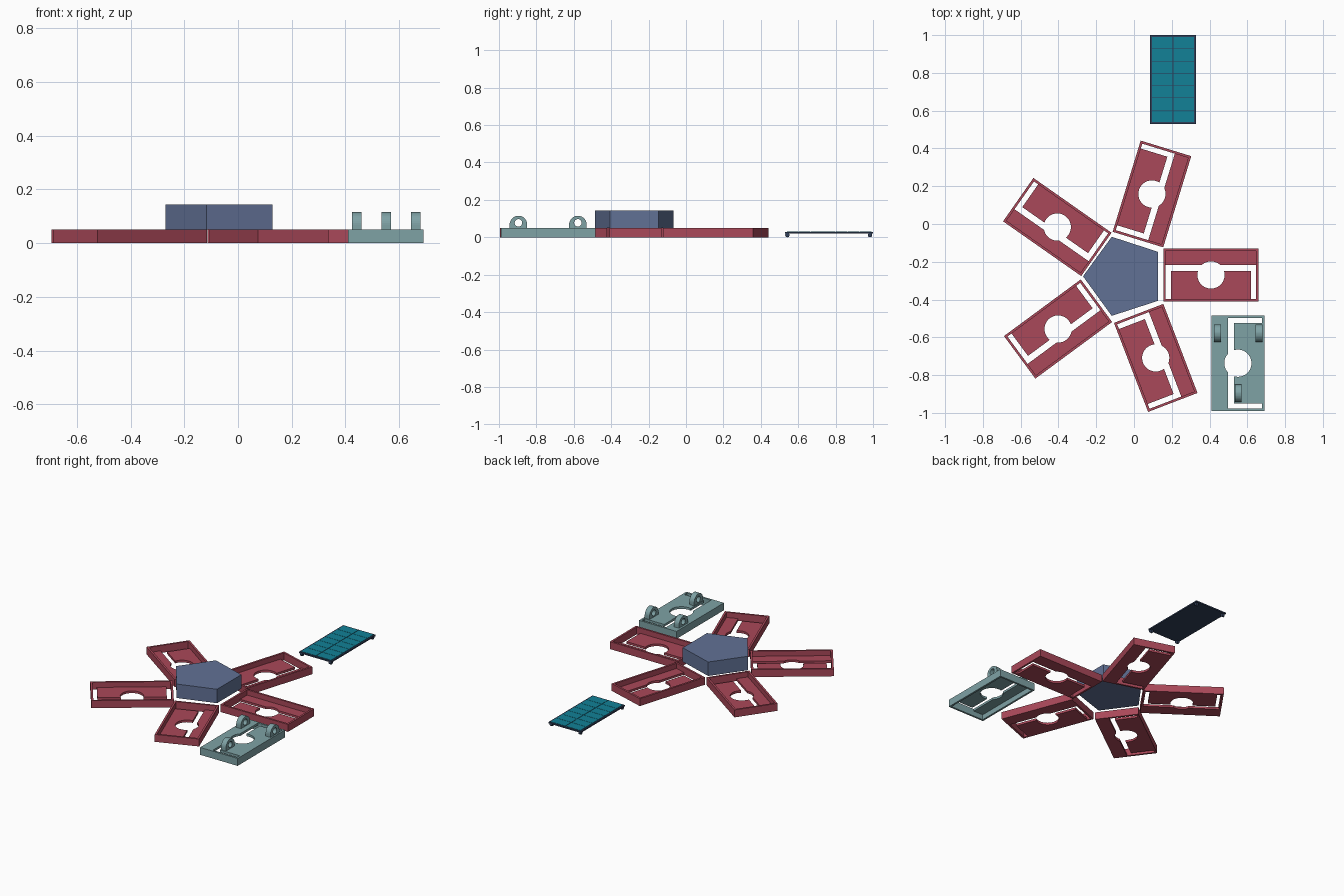
import bpy, bmesh
from math import pi, cos, sin, radians

if "Cube" in bpy.data.objects:
    bpy.data.objects.remove(bpy.data.objects["Cube"])


def material(name, rgb):
    m = bpy.data.materials.new(name)
    m.diffuse_color = (*rgb, 1)
    m.use_nodes = True
    m.node_tree.nodes["Principled BSDF"].inputs["Base Color"].default_value = m.diffuse_color
    return m


RED = material("tray_red", (0.40, 0.065, 0.10))
BLUE = material("hub_blue", (0.12, 0.165, 0.30))
SAGE = material("cover_sage", (0.21, 0.36, 0.375))
CELL = material("cell_teal", (0.006, 0.22, 0.31))
DARK = material("frame_dark", (0.03, 0.05, 0.10))


def prism(name, pts, z0, z1, mat=None):
    """Extrude a flat outline from z0 to z1."""
    bm = bmesh.new()
    low = [bm.verts.new((x, y, z0)) for x, y in pts]
    face = bm.faces.new(low)
    top = bmesh.ops.extrude_face_region(bm, geom=[face])["geom"]
    for v in top:
        if isinstance(v, bmesh.types.BMVert):
            v.co.z = z1
    bmesh.ops.recalc_face_normals(bm, faces=bm.faces[:])
    me = bpy.data.meshes.new(name)
    bm.to_mesh(me)
    bm.free()
    if mat:
        me.materials.append(mat)
    ob = bpy.data.objects.new(name, me)
    bpy.context.collection.objects.link(ob)
    return ob


def rect(x0, x1, y0, y1):
    return [(x0, y0), (x1, y0), (x1, y1), (x0, y1)]


def arc(cx, cy, r, n, a0=0.0, a1=2 * pi, closed=True):
    k = n if closed else n - 1
    return [(cx + r * cos(a0 + (a1 - a0) * i / k),
             cy + r * sin(a0 + (a1 - a0) * i / k)) for i in range(n)]


def carve(ob, cutters):
    """Cut the shapes out of ob, bake the result and remove the cutters."""
    for c in cutters:
        mod = ob.modifiers.new("cut", "BOOLEAN")
        mod.operation = "DIFFERENCE"
        mod.solver = "EXACT"
        mod.object = c
        c.hide_render = True
    bpy.context.view_layer.update()
    deps = bpy.context.evaluated_depsgraph_get()
    baked = bpy.data.meshes.new_from_object(ob.evaluated_get(deps))
    ob.modifiers.clear()
    ob.data = baked
    for c in cutters:
        bpy.data.objects.remove(c)


def place(ob, x, y, z=0.0, rot=(0, 0, 0)):
    ob.location = (x, y, z)
    ob.rotation_euler = rot
    return ob


def tray(name, mat):
    """Shallow box with a round hole and a C-shaped slot in its floor."""
    L, W, H, wall, floor = 0.2525, 0.14, 0.05, 0.013, 0.015
    ob = prism(name, rect(-L, L, -W, W), 0, H, mat)
    iu, iv = L - wall, W - wall
    eu = iu - 0.027
    c_slot = [(-iu, -iv), (-eu, -iv), (-eu, 0.02), (eu, 0.02),
              (eu, -iv), (iu, -iv), (iu, 0.053), (-iu, 0.053)]
    carve(ob, [
        prism("cavity_cutter", rect(-iu, iu, -iv, iv), floor, 0.1),
        prism("slot_cutter", c_slot, -0.05, 0.03),
        prism("hole_cutter", arc(0, 0, 0.072, 48), -0.06, 0.035)])
    return ob


# Central hub
place(prism("hub", arc(0, 0, 0.22, 5, pi, 3 * pi), 0.05, 0.144, BLUE),
      -0.05, -0.277)

# Five trays around the hub (the second is turned end for end)
first = tray("arm_tray_1", RED)
arms = [(0.4075, -0.27, 0), (0.095, 0.159, 72.9 + 180),
        (-0.406, -0.016, 145), (-0.402, -0.556, 216.4), (0.115, -0.709, -69)]
for i, (x, y, a) in enumerate(arms):
    ob = first
    if i:
        ob = bpy.data.objects.new(f"arm_tray_{i + 1}", first.data)
        bpy.context.collection.objects.link(ob)
    place(ob, x, y, 0, (0, 0, radians(a)))

# Upside-down cover with the same cutouts
place(tray("cover", SAGE), 0.55, -0.737, 0.05, (pi, 0, -pi / 2))

# Eyelet lugs on the cover
SIDE = (pi / 2, 0, pi / 2)
for i, (x, y) in enumerate([(0.442, -0.578), (0.662, -0.578), (0.552, -0.896)]):
    outline = ([(-0.047, 0.045)]
               + arc(0, 0.068, 0.047, 21, pi, 0, closed=False)
               + [(0.047, 0.045)])
    lug = prism(f"cover_lug_{i + 1}", outline, -0.018, 0.018, SAGE)
    carve(lug, [prism("eye_cutter", arc(0, 0.077, 0.02, 24), -0.05, 0.05)])
    place(lug, x, y, 0, SIDE)

# Solar panel board
X0, X1, Y0, Y1 = 0.085, 0.327, 0.53, 1.0
prism("panel_board", rect(X0, X1, Y0, Y1), 0.019, 0.028, DARK)

# Panel cells, two columns of seven
edge, gap, rows = 0.008, 0.004, 7
cw = (X1 - X0 - 2 * edge) / 2
ch = (Y1 - Y0 - 2 * edge) / rows
for c in range(2):
    for r in range(rows):
        x, y = X0 + edge + c * cw, Y0 + edge + r * ch
        prism(f"panel_cell_{c + 1}_{r + 1}",
              rect(x + gap / 2, x + cw - gap / 2, y + gap / 4, y + ch - gap / 4),
              0.026, 0.030, CELL)

# Panel feet
for i, x in enumerate((X0 + 0.014, X1 - 0.014)):
    for j, y in enumerate((Y0 + 0.012, Y1 - 0.016)):
        foot = prism(f"panel_foot_{i + 1}_{j + 1}", arc(0, 0.012, 0.012, 16),
                     -0.008, 0.008, DARK)
        place(foot, x, y, 0, SIDE)
